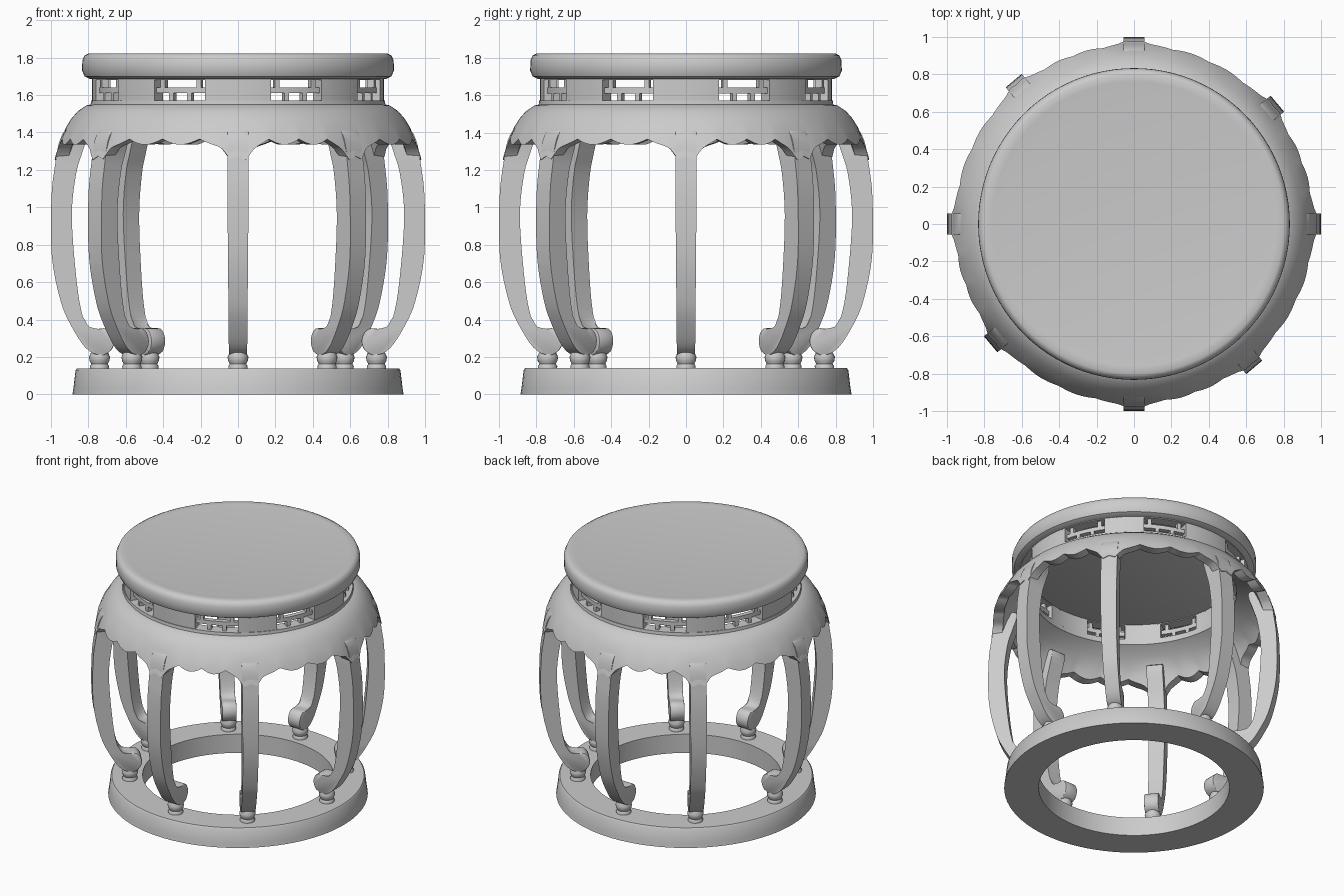
import bpy, bmesh
from math import sin, cos, pi, radians, degrees, exp
from mathutils import Vector, Matrix

cube = bpy.data.objects.get("Cube")
if cube:
    bpy.data.objects.remove(cube)

grey = bpy.data.materials.new("plain grey")
grey.use_nodes = True
colour = (0.6, 0.6, 0.6, 1)
grey.diffuse_color = colour
grey.node_tree.nodes["Principled BSDF"].inputs["Base Color"].default_value = colour

LEG_ANGLES = sorted(a + q * 90 for q in range(4) for a in (0, 40))
STEPS = 288


def finish(name, bm, sharp=40):
    bmesh.ops.recalc_face_normals(bm, faces=bm.faces)
    mesh = bpy.data.meshes.new(name)
    bm.to_mesh(mesh)
    bm.free()
    mesh.materials.append(grey)
    ob = bpy.data.objects.new(name, mesh)
    bpy.context.collection.objects.link(ob)
    bpy.ops.object.select_all(action='DESELECT')
    ob.select_set(True)
    bpy.context.view_layer.objects.active = ob
    bpy.ops.object.shade_smooth_by_angle(angle=radians(sharp))
    return ob


def sweep(bm, section, a0=0, a1=360, steps=96):
    """Turn a closed (r, z) section about z; section is a function of the angle."""
    full = a1 - a0 >= 360
    rings = []
    for i in range(steps if full else steps + 1):
        a = a0 + (a1 - a0) * i / steps
        c, s = cos(radians(a)), sin(radians(a))
        rings.append([bm.verts.new((r * c, r * s, z)) for r, z in section(a)])
    n = len(rings[0])
    for i in range(steps):
        p, q = rings[i], rings[(i + 1) % len(rings)]
        for j in range(n):
            k = (j + 1) % n
            bm.faces.new((p[j], q[j], q[k], p[k]))
    if not full:
        bm.faces.new(rings[0])
        bm.faces.new(rings[-1])
    bmesh.ops.remove_doubles(bm, verts=bm.verts, dist=0.0002)


def turned(name, profile):
    bm = bmesh.new()
    sweep(bm, lambda a: profile)
    return finish(name, bm)


def arc_block(bm, r0, r1, z0, z1, a0, a1):
    part = bmesh.new()
    sweep(part, lambda a: [(r0, z0), (r1, z0), (r1, z1), (r0, z1)], a0, a1, 10)
    mesh = bpy.data.meshes.new("block")
    part.to_mesh(mesh)
    part.free()
    bm.from_mesh(mesh)
    bpy.data.meshes.remove(mesh)


def smooth_loop(points, cuts=4):
    """Closed Catmull-Rom curve through the points."""
    pts = [Vector(p) for p in points]
    out, n = [], len(pts)
    for i in range(n):
        a, b, c, d = (pts[(i + k - 1) % n] for k in range(4))
        for j in range(cuts):
            t = j / cuts
            out.append(0.5 * (2 * b + (c - a) * t + (2 * a - 5 * b + 4 * c - d) * t * t
                              + (3 * b - a - 3 * c + d) * t ** 3))
    return out


# Base ring and round seat with a shallow sunken panel
turned("base_ring", [(0.65, 0), (0.885, 0), (0.88, 0.03), (0.868, 0.13), (0.86, 0.14), (0.65, 0.14)])
turned("seat", [(0, 1.69), (0.79, 1.685), (0.82, 1.70), (0.833, 1.73), (0.832, 1.785),
                (0.82, 1.812), (0.80, 1.822), (0.76, 1.82), (0.71, 1.814), (0, 1.814)])

# Waist: two rails, eight posts and fretwork in the openings
turned("waist_lower_rail", [(0.70, 1.53), (0.79, 1.53), (0.785, 1.572), (0.70, 1.572)])
turned("waist_upper_rail", [(0.70, 1.68), (0.78, 1.68), (0.78, 1.70), (0.70, 1.70)])
posts, fret = bmesh.new(), bmesh.new()
for q in range(4):
    for centre, half in ((0, 13), (45, 10)):
        a = q * 90 + centre
        arc_block(posts, 0.70, 0.78, 1.56, 1.69, a - half, a + half)
    for centre in (24, 66):
        a = q * 90 + centre
        arc_block(fret, 0.725, 0.76, 1.61, 1.64, a - 12, a + 12)
        for side in (-1, 1):
            arc_block(fret, 0.725, 0.76, 1.635, 1.685, a + side * 8 - 1, a + side * 8 + 1)
            arc_block(fret, 0.725, 0.76, 1.565, 1.615, a + side * 4 - 1, a + side * 4 + 1)
finish("waist_posts", posts)
finish("waist_fretwork", fret)


# Bulging apron with a scalloped lower edge that flares down into each leg
def apron_edge(a):
    lows = [x for x in LEG_ANGLES if x <= a]
    lo = lows[-1]
    hi = LEG_ANGLES[len(lows)] if len(lows) < 8 else 360
    u = (a - lo) / (hi - lo)
    gap = max(0, radians(min(a - lo, hi - a)) * 0.95 - 0.05)
    return 1.365 - 0.03 * abs(sin(4 * pi * u)) - 0.09 * exp(-gap / 0.025)


def apron_section(a):
    z = apron_edge(a)
    r = 0.955 + 0.24 * (1.36 - z)
    mid = (z + 1.43) / 2
    outer = [(0.76, 1.555), (0.81, 1.545), (0.855, 1.515), (0.89, 1.475), (0.918, 1.43),
             ((r + 0.918) / 2 + 0.004, mid), (r, z)]
    inner = [(r - 0.07, z), ((r + 0.918) / 2 - 0.07, mid), (0.845, 1.42), (0.79, 1.48), (0.70, 1.53)]
    return outer + inner


bm = bmesh.new()
sweep(bm, apron_section, steps=STEPS)
finish("apron", bm, 50)

# Curved leg with a scrolled toe: side outline in (radius, height)
leg_outline = smooth_loop([
    (0.90, 1.43), (0.952, 1.36), (0.977, 1.23), (0.997, 1.05), (0.995, 0.74), (0.948, 0.50),
    (0.893, 0.37), (0.815, 0.25), (0.735, 0.208), (0.675, 0.24), (0.662, 0.30), (0.70, 0.352),
    (0.795, 0.355), (0.838, 0.45), (0.868, 0.66), (0.888, 0.96), (0.865, 1.18), (0.83, 1.30),
    (0.80, 1.42)])


def leg(name, angle):
    bm = bmesh.new()
    sides = []
    for s in (-1, 1):
        sides.append([bm.verts.new((p.x, s * (0.047 + 0.009 * min(1, p.y)), p.y))
                      for p in leg_outline])
    n = len(leg_outline)
    for i in range(n):
        j = (i + 1) % n
        bm.faces.new((sides[0][i], sides[0][j], sides[1][j], sides[1][i]))
    caps = [bm.faces.new(s) for s in sides]
    rims = list({e for f in caps for e in f.edges})
    bmesh.ops.bevel(bm, geom=rims, offset=0.006, segments=2, affect='EDGES', profile=0.5)
    bmesh.ops.rotate(bm, verts=bm.verts, matrix=Matrix.Rotation(radians(angle), 3, 'Z'))
    finish(name, bm, 35)


def foot(name, angle):
    bm = bmesh.new()
    profile = [(0, 0.13), (0.05, 0.13), (0.052, 0.15), (0.044, 0.163), (0.053, 0.18),
               (0.056, 0.20), (0.045, 0.225), (0, 0.235)]
    sweep(bm, lambda a: profile, steps=20)
    c, s = cos(radians(angle)), sin(radians(angle))
    bmesh.ops.translate(bm, verts=bm.verts, vec=(0.74 * c, 0.74 * s, 0))
    finish(name, bm)


for i, angle in enumerate(LEG_ANGLES):
    leg(f"leg_{i + 1}", angle)
    foot(f"foot_{i + 1}", angle)
